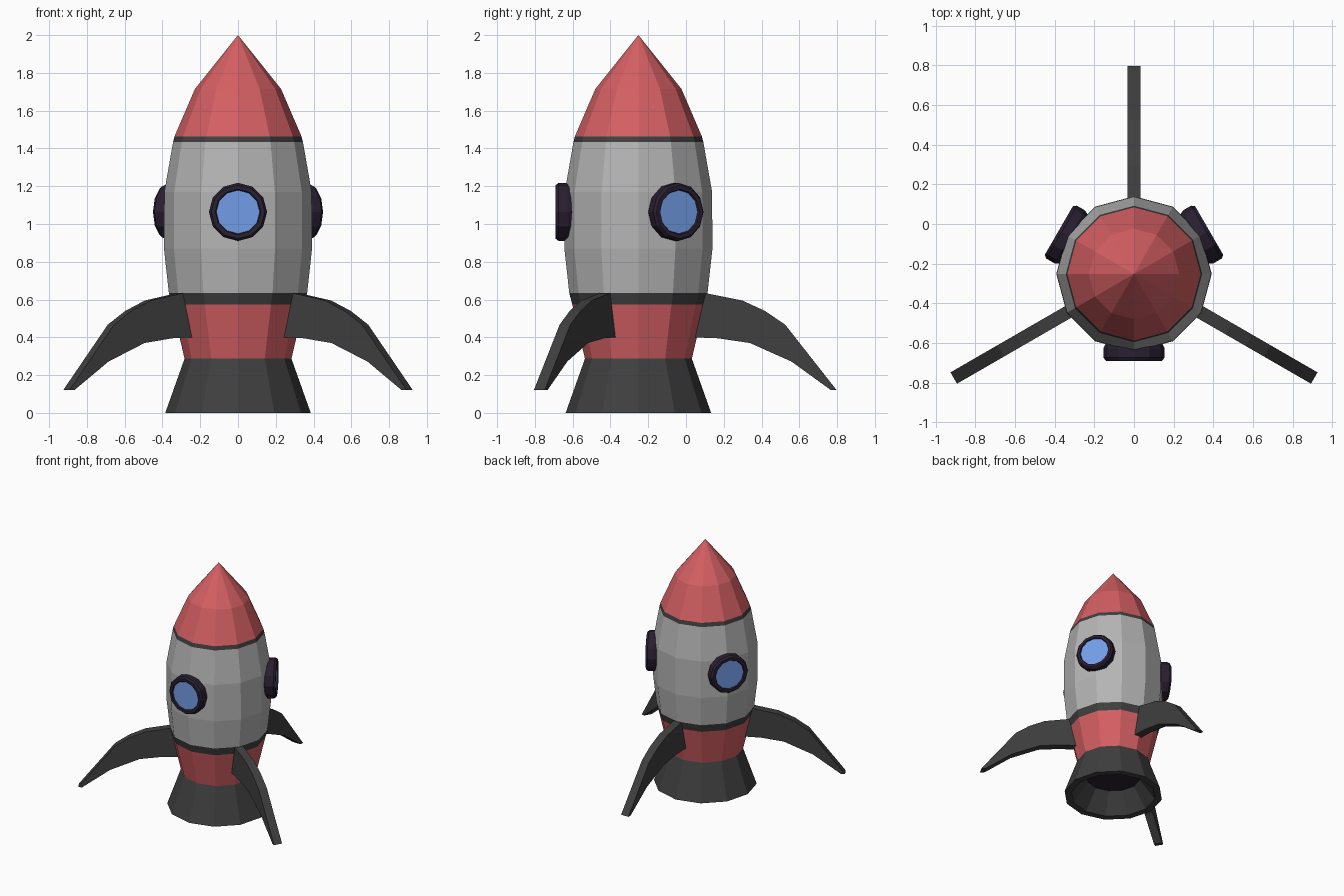
import bpy, bmesh, math
from mathutils import Matrix, Vector

if "Cube" in bpy.data.objects:
    bpy.data.objects.remove(bpy.data.objects["Cube"])

SIDES = 12
AXIS = Matrix.Translation((0, -0.252, 0))   # centre line of the rocket


def material(name, rgb):
    m = bpy.data.materials.new(name)
    m.diffuse_color = (*rgb, 1)
    m.use_nodes = True
    m.node_tree.nodes["Principled BSDF"].inputs["Base Color"].default_value = m.diffuse_color
    return m


RED = material("red", (0.66, 0.115, 0.125))
GREY = material("light grey", (0.46, 0.46, 0.46))
DARK = material("dark grey", (0.05, 0.05, 0.05))
PURPLE = material("dark purple", (0.022, 0.014, 0.03))
BLUE = material("window blue", (0.18, 0.36, 0.85))


def finish(name, bm, mats, matrix):
    bm.transform(matrix)
    me = bpy.data.meshes.new(name)
    bm.to_mesh(me)
    bm.free()
    for m in mats:
        me.materials.append(m)
    ob = bpy.data.objects.new(name, me)
    bpy.context.collection.objects.link(ob)
    return ob


def lathe(name, profile, mats, matrix=AXIS, pick=lambda i: 0):
    """Spin (radius, height) points; pick(segment) gives the material index."""
    bm = bmesh.new()
    rings = []
    for r, z in profile:
        if r == 0:
            rings.append([bm.verts.new((0, 0, z))] * SIDES)
        else:
            rings.append([bm.verts.new((r * math.cos(a), r * math.sin(a), z))
                          for a in (math.tau * k / SIDES for k in range(SIDES))])
    for i, (lo, hi) in enumerate(zip(rings, rings[1:])):
        for k in range(SIDES):
            n = (k + 1) % SIDES
            corners = list(dict.fromkeys((lo[k], lo[n], hi[n], hi[k])))
            bm.faces.new(corners).material_index = pick(i)
    return finish(name, bm, mats, matrix)


# Hull, bottom to top
lathe("nozzle", [(0, 0.16), (0.21, 0.16), (0.33, 0), (0.385, 0), (0.283, 0.287)],
      [DARK, PURPLE], pick=lambda i: 1 if i == 0 else 0)
lathe("lower_hull", [(0.283, 0.287), (0.35, 0.573)], [RED])
lathe("lower_band", [(0.35, 0.573), (0.366, 0.635)], [DARK])
lathe("main_hull", [(0.366, 0.635), (0.392, 0.87), (0.39, 1.17), (0.344, 1.433)], [GREY])
lathe("upper_band", [(0.344, 1.433), (0.336, 1.464)], [DARK])
lathe("nose_cone", [(0.336, 1.464), (0.228, 1.715), (0, 2.0)], [RED])

# Three round windows
for n, deg in enumerate((270, 30, 150), 1):
    place = (AXIS @ Matrix.Translation((0, 0, 1.064))
             @ Matrix.Rotation(math.radians(deg), 4, 'Z')
             @ Matrix.Rotation(math.radians(90), 4, 'Y'))
    lathe(f"window_frame_{n}", [(0.142, 0.35), (0.154, 0.375), (0.154, 0.422),
                                (0.142, 0.438), (0.12, 0.438), (0.115, 0.428)],
          [PURPLE], place)
    lathe(f"window_glass_{n}", [(0.115, 0.428), (0, 0.428)], [BLUE], place)

# Three swept fins: outline in (distance from axis, height), extruded to thickness
FIN = [(0.29, 0.40), (0.42, 0.395), (0.59, 0.37), (0.81, 0.272), (1.02, 0.12),
       (1.05, 0.12), (0.777, 0.467), (0.67, 0.54), (0.55, 0.595), (0.35, 0.635)]
for n, deg in enumerate((90, 210, 330), 1):
    bm = bmesh.new()
    face = bm.faces.new([bm.verts.new((s, 0.033, z)) for s, z in FIN])
    ext = bmesh.ops.extrude_face_region(bm, geom=[face], use_keep_orig=True)
    bmesh.ops.translate(bm, vec=Vector((0, -0.066, 0)),
                        verts=[g for g in ext["geom"] if isinstance(g, bmesh.types.BMVert)])
    bmesh.ops.recalc_face_normals(bm, faces=bm.faces)
    finish(f"fin_{n}", bm, [DARK], AXIS @ Matrix.Rotation(math.radians(deg), 4, 'Z'))
